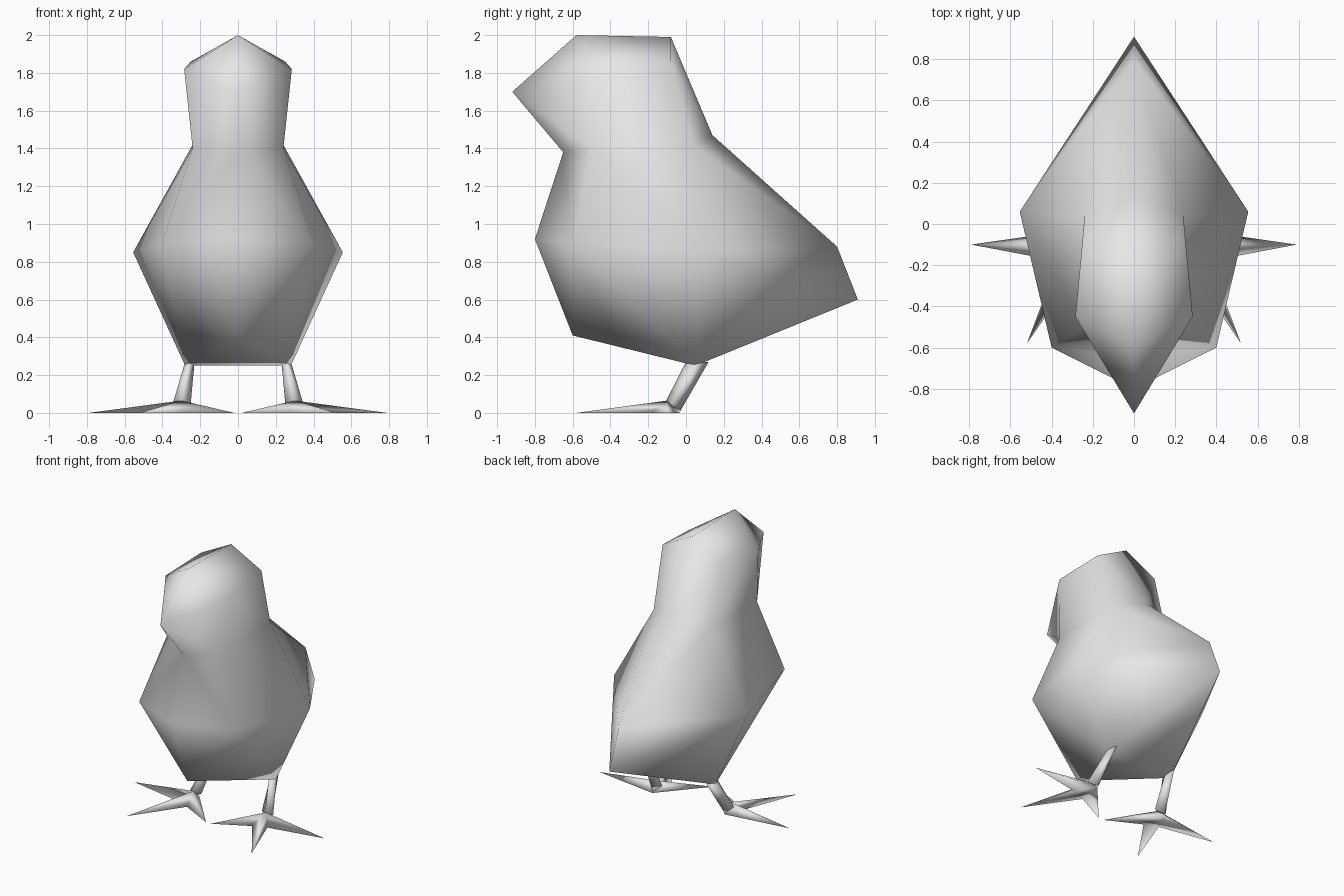
import bpy, bmesh
from mathutils import Vector

if "Cube" in bpy.data.objects:
    bpy.data.objects.remove(bpy.data.objects["Cube"])

# One plain colour for the whole bird
grey = bpy.data.materials.new("pale_grey")
grey.use_nodes = True
colour = (0.8, 0.8, 0.8, 1)
grey.diffuse_color = colour
grey.node_tree.nodes["Principled BSDF"].inputs["Base Color"].default_value = colour


def mirrored_part(name, points, faces):
    """Build the +x half from named points, then mirror it across x."""
    bm = bmesh.new()
    verts = {key: bm.verts.new(co) for key, co in points.items()}
    for face in faces:
        bm.faces.new([verts[key] for key in face.split()])
    mesh = bpy.data.meshes.new(name)
    bmesh.ops.recalc_face_normals(bm, faces=bm.faces)
    # An open half can be oriented inside out, so test it against its centre
    centre = sum((v.co for v in bm.verts), Vector()) / len(bm.verts)
    centre.x *= 0.5
    if sum((f.calc_center_median() - centre).dot(f.normal) * f.calc_area()
           for f in bm.faces) < 0:
        bmesh.ops.reverse_faces(bm, faces=bm.faces)
    bm.to_mesh(mesh)
    bm.free()
    mesh.shade_smooth()
    mesh.materials.append(grey)
    obj = bpy.data.objects.new(name, mesh)
    bpy.context.collection.objects.link(obj)
    mirror = obj.modifiers.new("mirror", "MIRROR")
    mirror.use_clip = True
    return obj


# Head, neck and body in one skin
mirrored_part("body", {
    "brow": (0, -.58, 2), "crown": (0, -.08, 1.99), "beak": (0, -.92, 1.7),
    "throat": (0, -.65, 1.38), "chest": (0, -.8, .92), "belly": (0, -.6, .41),
    "nape": (0, .14, 1.47), "rump": (0, .8, .88), "tail": (0, .91, .6),
    "vent": (0, .05, .25),
    "temple": (.25, -.08, 1.86), "cheek": (.285, -.45, 1.82),
    "neck": (.24, .04, 1.42), "jaw": (.24, -.5, 1.4),
    "breast": (.4, -.6, .9), "wing": (.555, .06, .85), "hip": (.28, .05, .25),
}, [
    "brow crown temple", "brow temple cheek", "brow cheek beak",
    "beak cheek jaw", "beak jaw throat", "cheek temple neck jaw",
    "temple crown nape neck", "throat jaw breast chest",
    "jaw neck wing breast", "neck nape rump", "neck rump wing",
    "rump tail wing", "wing tail hip", "breast wing hip",
    "chest breast belly", "breast hip belly", "belly hip vent",
    "hip tail vent",
])

# Slanting four-sided legs, sunk into the body and the foot
mirrored_part("legs", {
    "top_front": (.255, 0, .27), "top_out": (.28, .06, .27),
    "top_back": (.255, .12, .27), "top_in": (.23, .06, .27),
    "low_front": (.3, -.11, .055), "low_out": (.345, -.075, .05),
    "low_back": (.3, -.03, .01), "low_in": (.25, -.075, .05),
}, [
    "top_front top_out low_out low_front", "top_out top_back low_back low_out",
    "top_back top_in low_in low_back", "top_in top_front low_front low_in",
    "top_front top_in top_back top_out", "low_front low_out low_back low_in",
])

# Three-toed star feet: toe tips and the webs between them around an ankle
rim = ["outer_tip", "outer_web", "front_tip", "inner_web", "inner_tip", "heel"]
mirrored_part("feet", {
    "ankle": (.3, -.1, .065),
    "outer_tip": (.79, -.1, 0), "outer_web": (.37, -.18, 0),
    "front_tip": (.52, -.58, 0), "inner_web": (.27, -.22, 0),
    "inner_tip": (.02, -.35, 0), "heel": (.3, -.03, 0),
}, [f"ankle {a} {b}" for a, b in zip(rim, rim[1:] + rim[:1])] + [
    "outer_web outer_tip heel", "inner_web front_tip outer_web",
    "heel inner_tip inner_web", "heel inner_web outer_web",
])
